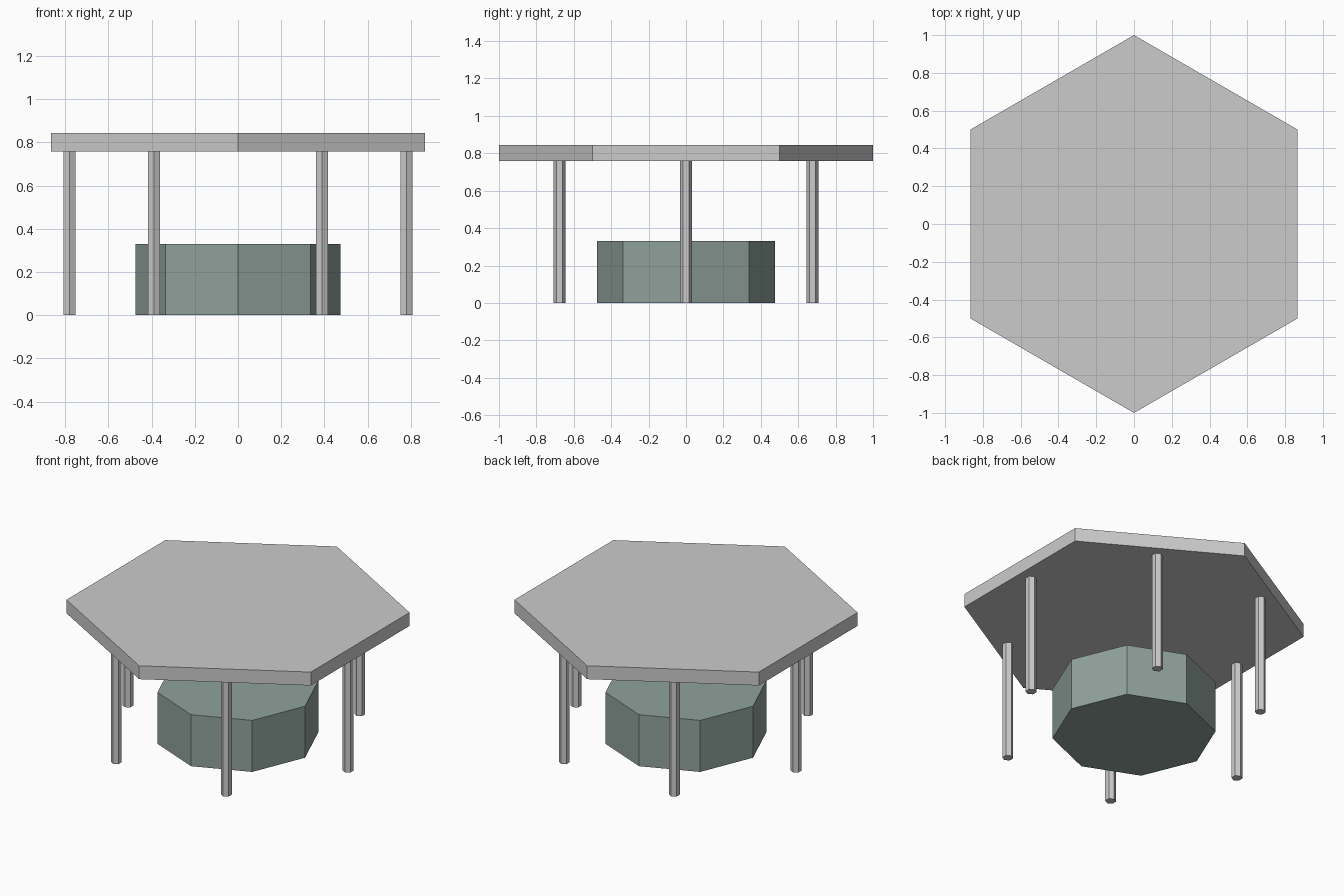
import bpy
from math import sin, cos, pi

if "Cube" in bpy.data.objects:
    bpy.data.objects.remove(bpy.data.objects["Cube"])


def prism(name, sides, radius, z0, z1, x=0.0, y=0.0):
    """Upright flat-shaded prism with a corner on the y axis."""
    bpy.ops.mesh.primitive_cylinder_add(vertices=sides, radius=radius, depth=z1 - z0,
                                        location=(x, y, (z0 + z1) / 2))
    obj = bpy.context.object
    obj.name = name
    return obj


# Hexagonal slab
prism("table_top", 6, 1.0, 0.758, 0.844)

# Six slim legs in a ring, under the middle of each edge
for i in range(6):
    a = i * pi / 3
    prism(f"leg_{i + 1}", 6, 0.032, 0.0, 0.758, 0.78 * cos(a), 0.78 * sin(a))

# Octagonal block standing beneath the top
base = prism("base_drum", 8, 0.475, 0.0, 0.33)
mat = bpy.data.materials.new("dark_green_grey")
mat.diffuse_color = (0.28, 0.36, 0.33, 1.0)
mat.use_nodes = True
mat.node_tree.nodes["Principled BSDF"].inputs["Base Color"].default_value = mat.diffuse_color
base.data.materials.append(mat)
